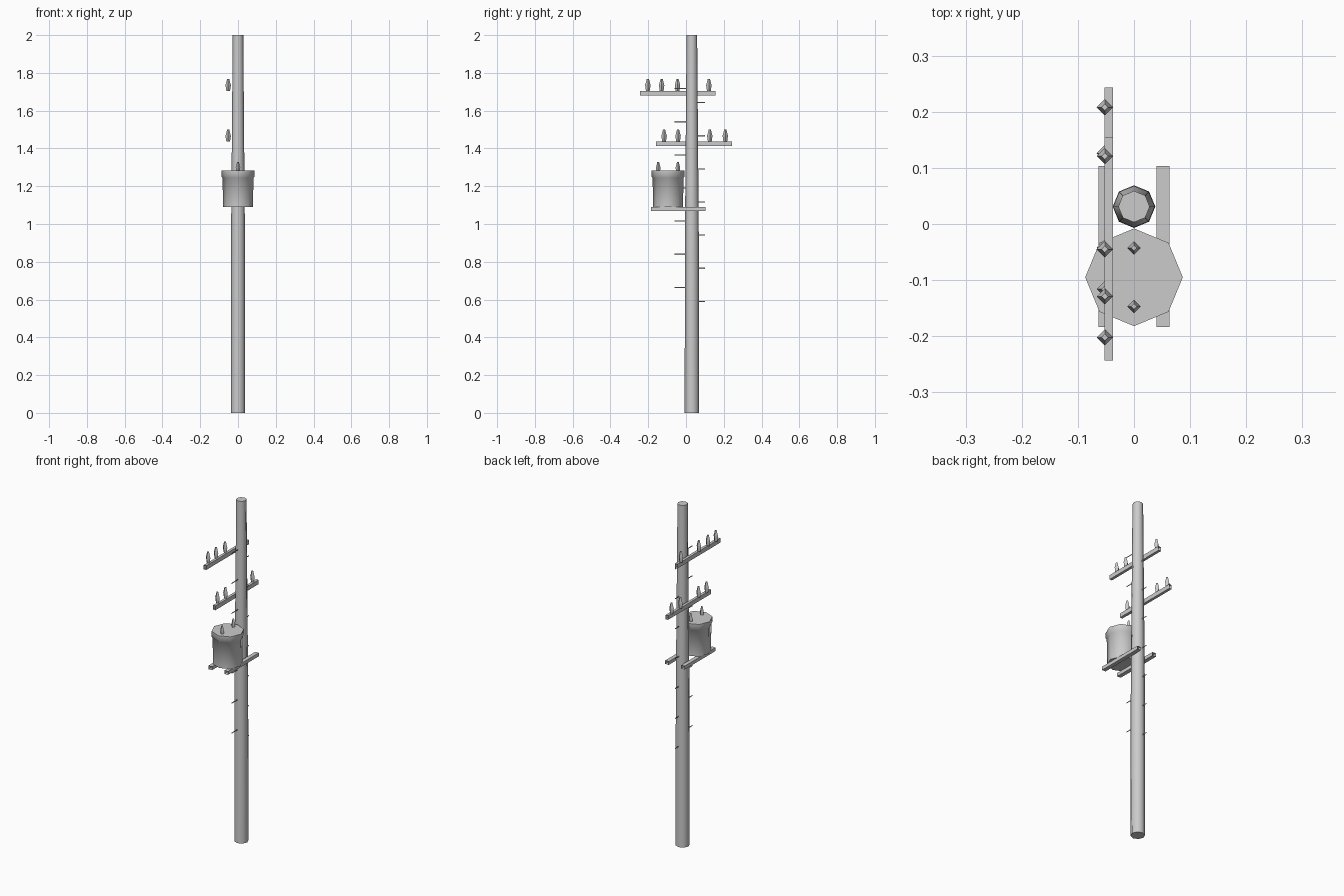
import bpy, bmesh, math

if "Cube" in bpy.data.objects:
    bpy.data.objects.remove(bpy.data.objects["Cube"])


def finish(name, bm, smooth=True):
    mesh = bpy.data.meshes.new(name)
    bm.normal_update()
    bm.to_mesh(mesh)
    bm.free()
    obj = bpy.data.objects.new(name, mesh)
    bpy.context.collection.objects.link(obj)
    if smooth:
        bpy.context.view_layer.objects.active = obj
        obj.select_set(True)
        bpy.ops.object.shade_smooth_by_angle(angle=math.radians(50))
        obj.select_set(False)
    return obj


def lathe(name, x, y, z, profile, sides):
    """Stack of (radius, height) rings with capped ends."""
    bm = bmesh.new()
    rings = []
    for r, h in profile:
        rings.append([bm.verts.new((x + r * math.cos(math.tau * i / sides),
                                    y + r * math.sin(math.tau * i / sides), z + h))
                      for i in range(sides)])
    for a, b in zip(rings, rings[1:]):
        for i in range(sides):
            j = (i + 1) % sides
            bm.faces.new((a[i], a[j], b[j], b[i]))
    bm.faces.new(rings[0][::-1])
    bm.faces.new(rings[-1])
    return finish(name, bm)


def beam(name, x0, x1, y0, y1, z0, z1):
    """Four-sided beam along y with open ends."""
    bm = bmesh.new()
    section = [(x0, z0), (x1, z0), (x1, z1), (x0, z1)]
    a = [bm.verts.new((x, y0, z)) for x, z in section]
    b = [bm.verts.new((x, y1, z)) for x, z in section]
    for i in range(4):
        j = (i + 1) % 4
        bm.faces.new((a[i], a[j], b[j], b[i]))
    bmesh.ops.recalc_face_normals(bm, faces=bm.faces)
    return finish(name, bm, False)


PY = 0.031

# Tapered octagonal pole
lathe("pole", 0, PY, 0, [(0.038, 0), (0.037, 0.9), (0.028, 2.0)], 8)

# Crossarms and their insulators
insulator = [(0.010, 0), (0.0145, 0.03), (0.012, 0.038), (0.006, 0.062)]
arms = [("upper", -0.243, 0.155, 1.68, (-0.202, -0.129, -0.045, 0.121)),
        ("lower", -0.158, 0.243, 1.412, (-0.116, -0.042, 0.126, 0.208))]
for label, y0, y1, z, spots in arms:
    beam(label + "_crossarm", -0.053, -0.037, y0, y1, z, z + 0.025)
    for y in spots:
        lathe(label + "_insulator", -0.052, y, z + 0.025, insulator, 4)

# Transformer can with flared rim and two bushings
lathe("transformer", 0, -0.095, 1.09,
      [(0.079, 0), (0.082, 0.155), (0.087, 0.16), (0.087, 0.192)], 8)
for y in (-0.043, -0.147):
    lathe("bushing", 0, y, 1.28, [(0.010, 0), (0.012, 0.018), (0.005, 0.048)], 4)

# Support beams under the transformer
for s in (-1, 1):
    x0, x1 = sorted((s * 0.04, s * 0.063))
    beam("support_beam", x0, x1, -0.184, 0.103, 1.07, 1.09)

# Climbing steps: thin upright blades alternating front and back
bm = bmesh.new()
for i in range(7):
    for y0, y1, z in ((-0.06, 0.0, 1.717 - 0.1755 * i), (0.062, 0.1, 1.643 - 0.1755 * i)):
        bm.faces.new([bm.verts.new((0, y, h)) for y, h in
                      ((y0, z - 0.003), (y1, z - 0.003), (y1, z + 0.003), (y0, z + 0.003))])
finish("climbing_steps", bm, False)
